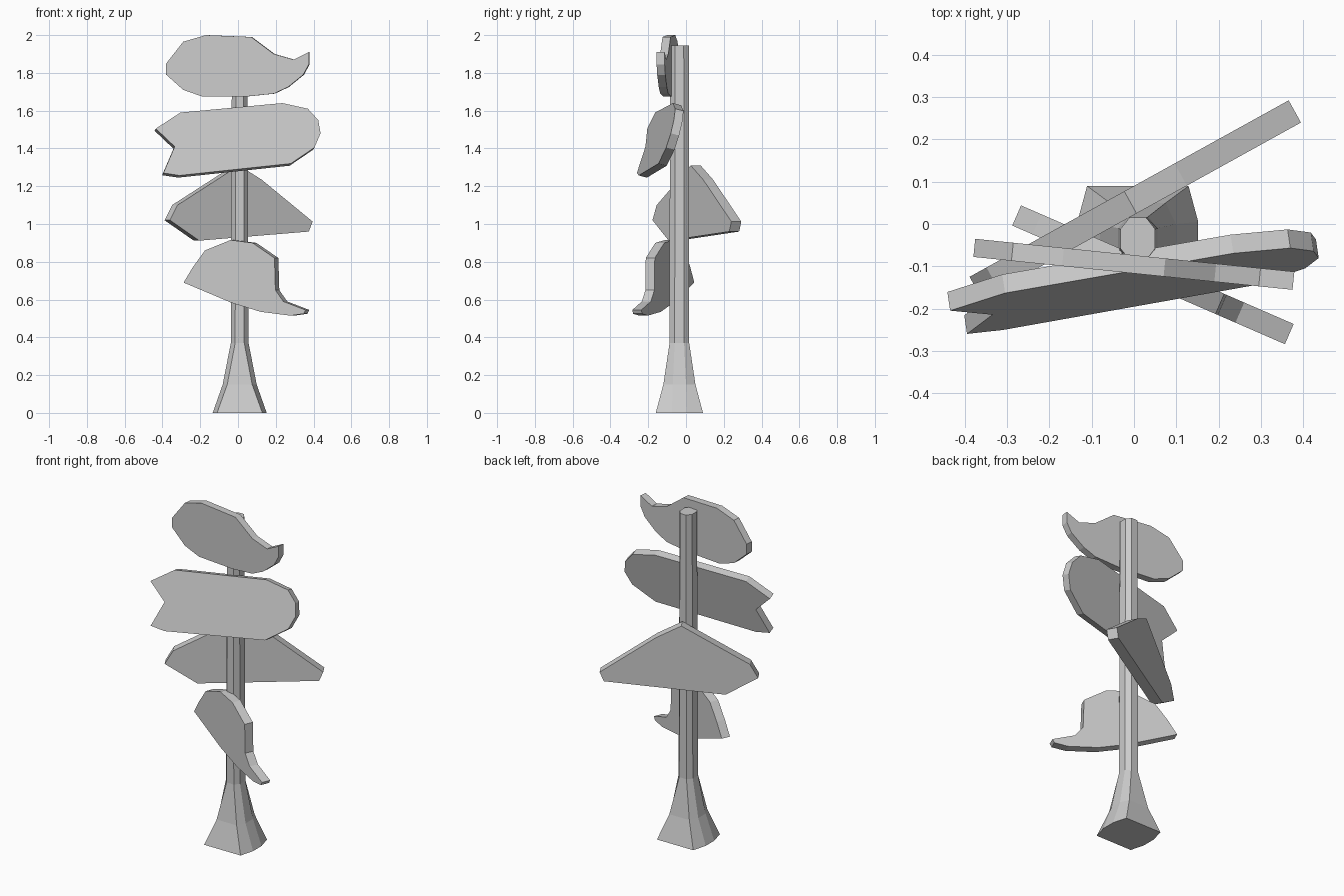
import bpy, bmesh
from mathutils import Vector

if "Cube" in bpy.data.objects:
    bpy.data.objects.remove(bpy.data.objects["Cube"])


def finish(name, bm):
    bmesh.ops.recalc_face_normals(bm, faces=bm.faces[:])
    me = bpy.data.meshes.new(name)
    bm.to_mesh(me)
    bm.free()
    ob = bpy.data.objects.new(name, me)
    bpy.context.collection.objects.link(ob)
    return ob


def board(name, outline, offset, yaw, lean, thick):
    """Outline (x, z) laid on the front plane y = offset + yaw*x + lean*z, thickened backwards."""
    bm = bmesh.new()
    back = Vector((-yaw, 1, -lean)).normalized() * thick
    front = [Vector((x, offset + yaw * x + lean * z, z)) for x, z in outline]
    fv = [bm.verts.new(p) for p in front]
    bv = [bm.verts.new(p + back) for p in front]
    bm.faces.new(fv)
    bm.faces.new(bv[::-1])
    n = len(fv)
    for i in range(n):
        j = (i + 1) % n
        bm.faces.new((fv[i], bv[i], bv[j], fv[j]))
    return finish(name, bm)


# Eight-sided post with a flared, squarish foot: z, corner x/y, side x/y
bm = bmesh.new()
rings = []
for z, cx, cy, sx, sy in [(0, .12, .125, .143, .04), (.15, .066, .085, .09, .035),
                          (.37, .024, .052, .047, .025), (1.945, .02, .05, .041, .023)]:
    pts = [(cx, -cy), (sx, -sy), (sx, sy), (cx, cy),
           (-cx, cy), (-sx, sy), (-sx, -sy), (-cx, -cy)]
    rings.append([bm.verts.new((x + .009, y - .035, z)) for x, y in pts])
for a, b in zip(rings, rings[1:]):
    for i in range(8):
        j = (i + 1) % 8
        bm.faces.new((a[i], a[j], b[j], b[i]))
bm.faces.new(rings[0][::-1])
bm.faces.new(rings[-1])
finish("post", bm)

# Top board with a curled tip
board("top_board", [
    (-.38, 1.85), (-.29, 1.965), (-.17, 2.0), (.07, 1.99), (.19, 1.90), (.295, 1.87),
    (.375, 1.91), (.375, 1.845), (.345, 1.79), (.265, 1.725), (.19, 1.69), (.045, 1.675),
    (-.19, 1.675), (-.29, 1.71), (-.38, 1.79)], -.117, -.103, 0, .043)

# Notched board with a round end, leaning back
board("notched_board", [
    (-.435, 1.505), (-.335, 1.41), (-.395, 1.27), (-.31, 1.257), (.28, 1.32), (.405, 1.405),
    (.437, 1.48), (.425, 1.55), (.37, 1.61), (.235, 1.64), (-.305, 1.59)],
    -.531, .15, .26, .046)

# Peaked board behind the post
board("peaked_board", [
    (-.36, 1.02), (-.32, 1.10), (.006, 1.31), (.125, 1.235), (.395, 1.013), (.375, .96),
    (-.205, .912)], .0216, .553, 0, .06)

# Lowest board with a hooked tip
board("hooked_board", [
    (-.288, .69), (-.24, .77), (-.175, .86), (-.04, .915), (.077, .90), (.193, .82),
    (.198, .65), (.24, .59), (.357, .545), (.347, .525), (.277, .515), (.12, .535),
    (-.035, .583)], -.129, -.435, 0, .052)
